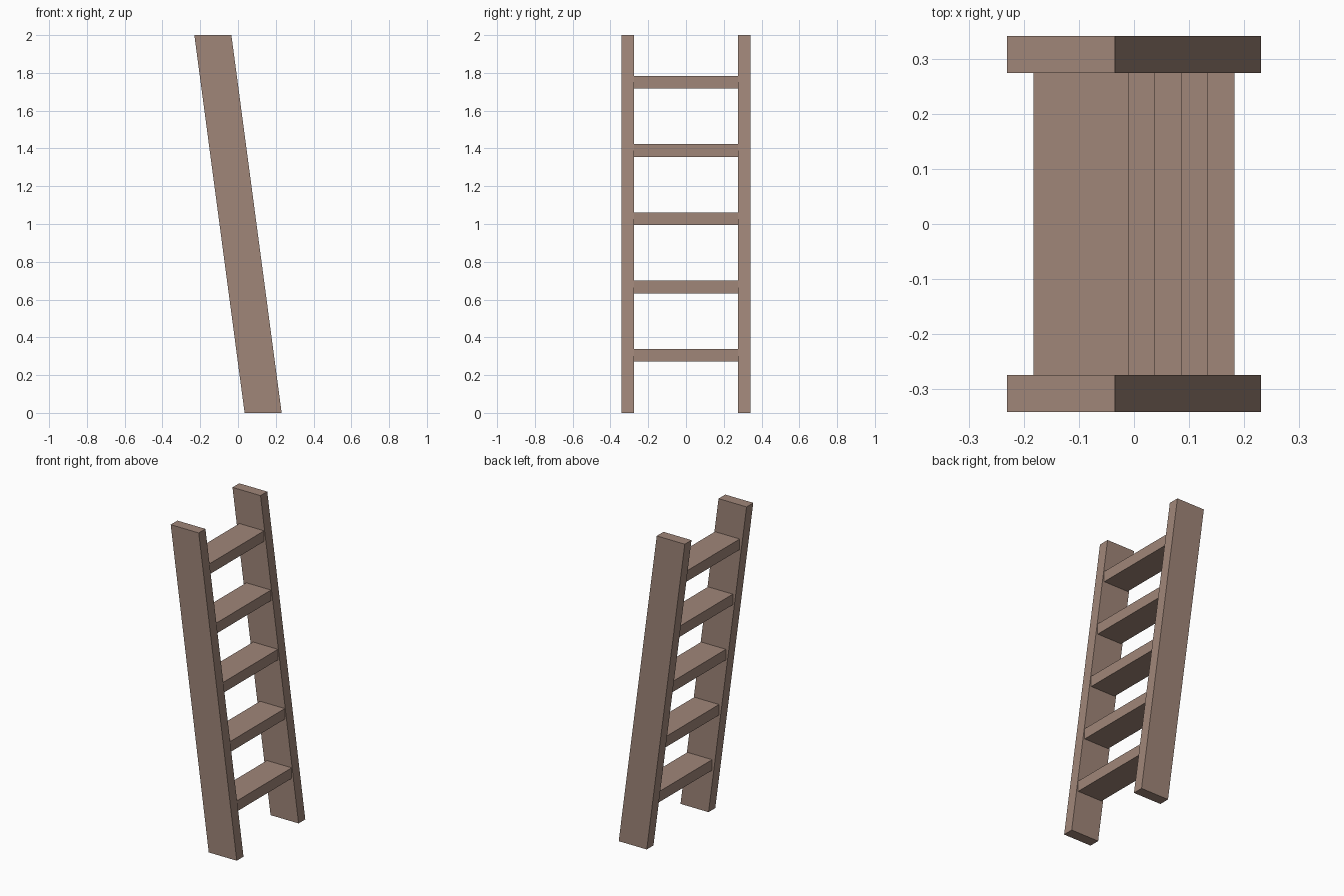
import bpy, bmesh

if "Cube" in bpy.data.objects:
    bpy.data.objects.remove(bpy.data.objects["Cube"])

wood = bpy.data.materials.new("brown_wood")
wood.diffuse_color = (0.35, 0.238, 0.19, 1)
wood.use_nodes = True
wood.node_tree.nodes["Principled BSDF"].inputs["Base Color"].default_value = wood.diffuse_color


def prism(name, profile, y0, y1):
    """Extrude an x/z profile along y."""
    bm = bmesh.new()
    face = bm.faces.new([bm.verts.new((x, y0, z)) for x, z in profile])
    ext = bmesh.ops.extrude_face_region(bm, geom=[face])
    verts = [g for g in ext["geom"] if isinstance(g, bmesh.types.BMVert)]
    bmesh.ops.translate(bm, verts=verts, vec=(0, y1 - y0, 0))
    bmesh.ops.recalc_face_normals(bm, faces=bm.faces)
    mesh = bpy.data.meshes.new(name)
    bm.to_mesh(mesh)
    bm.free()
    mesh.materials.append(wood)
    obj = bpy.data.objects.new(name, mesh)
    bpy.context.collection.objects.link(obj)


# Leaning side rails
rail = [(0.035, 0), (0.231, 0), (-0.035, 2), (-0.231, 2)]
prism("left_rail", rail, -0.342, -0.275)
prism("right_rail", rail, 0.275, 0.342)

# Level treads, stepping along the lean of the rails
for i in range(5):
    x = 0.0965 - 0.04825 * i
    z = 0.305 + 0.3615 * i
    w, h = 0.0865, 0.0335
    tread = [(x - w, z - h), (x + w, z - h), (x + w, z + h), (x - w, z + h)]
    prism(f"tread_{i + 1}", tread, -0.275, 0.275)
